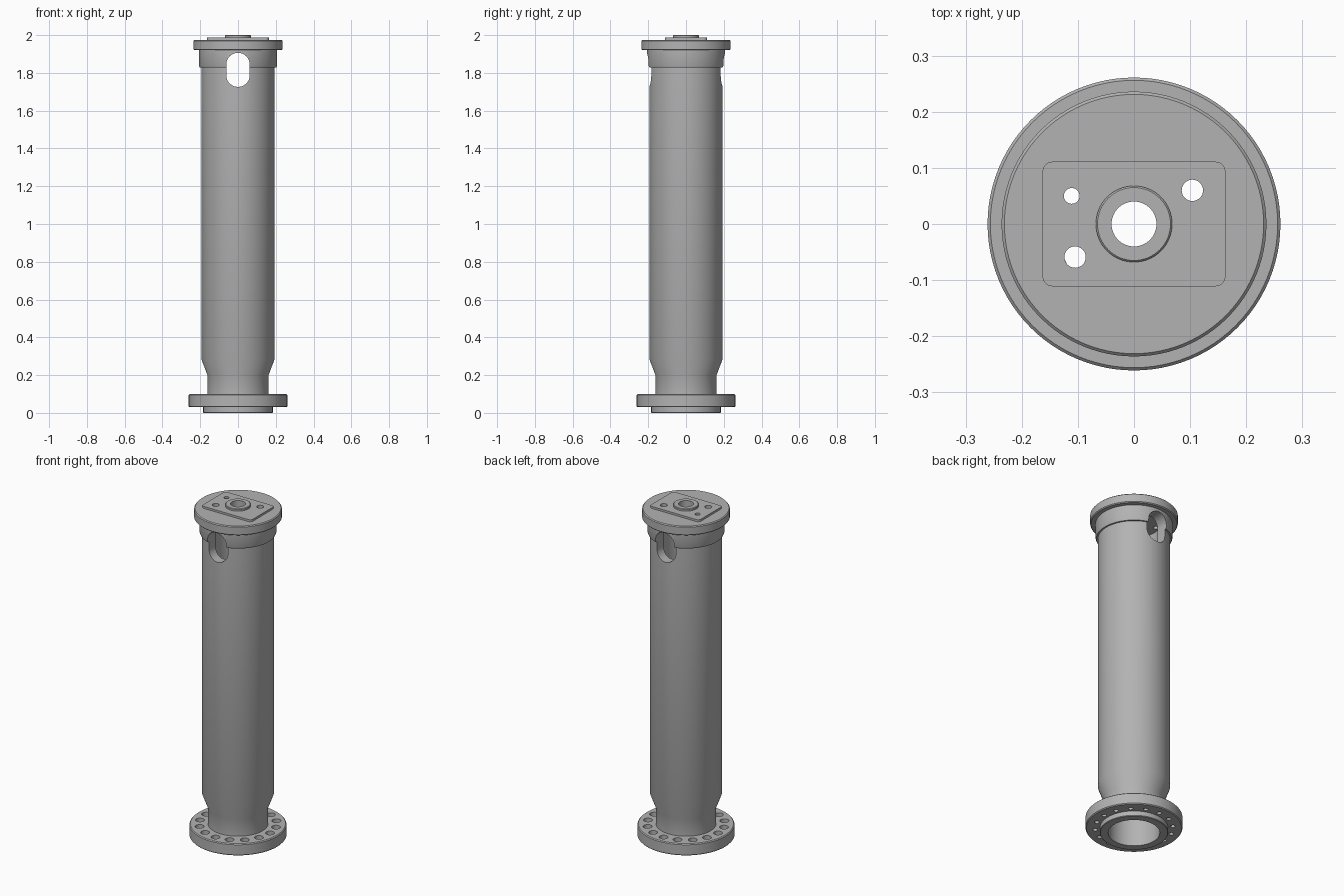
import bpy
import bmesh
from math import cos, sin, pi, radians

if "Cube" in bpy.data.objects:
    bpy.data.objects.remove(bpy.data.objects["Cube"])

steel = bpy.data.materials.new("grey steel")
steel.use_nodes = True
GREY = (0.45, 0.45, 0.45, 1)
steel.diffuse_color = GREY
steel.node_tree.nodes["Principled BSDF"].inputs["Base Color"].default_value = GREY


def make_object(name, bm):
    bmesh.ops.recalc_face_normals(bm, faces=bm.faces)
    mesh = bpy.data.meshes.new(name)
    bm.to_mesh(mesh)
    bm.free()
    mesh.materials.append(steel)
    obj = bpy.data.objects.new(name, mesh)
    bpy.context.collection.objects.link(obj)
    return obj


def lathe(name, profile, steps=96):
    """Revolve a closed (radius, height) loop around z."""
    bm = bmesh.new()
    rings = [[bm.verts.new((r * cos(2 * pi * i / steps), r * sin(2 * pi * i / steps), z))
              for r, z in profile] for i in range(steps)]
    for a, b in zip(rings, rings[1:] + rings[:1]):
        for j in range(len(profile)):
            k = (j + 1) % len(profile)
            bm.faces.new((a[j], b[j], b[k], a[k]))
    return make_object(name, bm)


def prism(bm, outline, offset):
    """Extrude a closed loop of points along an offset."""
    face = bm.faces.new([bm.verts.new(p) for p in outline])
    new = bmesh.ops.extrude_face_region(bm, geom=[face])["geom"]
    verts = [v for v in new if isinstance(v, bmesh.types.BMVert)]
    bmesh.ops.translate(bm, vec=offset, verts=verts)


def drill(bm, x, y, r, z0, z1, steps=32):
    ring = [(x + r * cos(2 * pi * i / steps), y + r * sin(2 * pi * i / steps), z0)
            for i in range(steps)]
    prism(bm, ring, (0, 0, z1 - z0))


def rounded(hw, hh, r, steps=12):
    """Outline of a rectangle with round corners."""
    pts = []
    for q, (sx, sy) in enumerate([(1, 1), (-1, 1), (-1, -1), (1, -1)]):
        for i in range(steps + 1):
            a = (q + i / steps) * pi / 2
            pts.append((sx * (hw - r) + r * cos(a), sy * (hh - r) + r * sin(a)))
    return pts


def cut(obj, cutter):
    mod = obj.modifiers.new("cut", 'BOOLEAN')
    mod.operation = 'DIFFERENCE'
    mod.solver = 'EXACT'
    mod.object = cutter
    bpy.context.view_layer.objects.active = obj
    bpy.ops.object.modifier_apply(modifier=mod.name)


BORE = 0.139
CEILING = 1.915

# Tube with base flange, tapered neck, collar and top flange
tube = lathe("flanged_tube", [
    (BORE, 0), (0.181, 0), (0.184, 0.003), (0.184, 0.03),
    (0.256, 0.03), (0.261, 0.035), (0.261, 0.095), (0.256, 0.1),
    (0.162, 0.1), (0.162, 0.2), (0.194, 0.285),
    (0.194, 1.828), (0.203, 1.828), (0.207, 1.838), (0.207, 1.92),
    (0.231, 1.92), (0.236, 1.925), (0.236, 1.97), (0.231, 1.975),
    (0.04, 1.975), (0.04, CEILING), (BORE, CEILING)])

# Raised rectangular plate on the top flange
bm = bmesh.new()
prism(bm, [(x, y, 1.975) for x, y in rounded(0.163, 0.111, 0.018)], (0, 0, 0.012))
plate = make_object("top_plate", bm)

# Round boss around the centre hole
boss = lathe("centre_boss", [(0.04, 1.98), (0.068, 1.98), (0.068, 1.997),
                             (0.065, 2.0), (0.04, 2.0)], 64)

# Port holes through the top
bm = bmesh.new()
for x, y, r in [(-0.111, 0.05, 0.014), (0.104, 0.06, 0.019), (-0.105, -0.059, 0.019)]:
    drill(bm, x, y, r, 1.86, 2.05)
port_cutter = make_object("port_cutter", bm)

bm = bmesh.new()
drill(bm, 0, 0, 0.04, 1.9, 2.1, 64)
centre_cutter = make_object("centre_cutter", bm)

# Long slot through front and back
bm = bmesh.new()
prism(bm, [(x, -0.4, z + 1.816) for x, z in rounded(0.062, 0.09, 0.0615)], (0, 0.8, 0))
slot_cutter = make_object("slot_cutter", bm)

# Bolt holes of the base flange, with wider seats from above
COUNT, CIRCLE = 16, 0.21
cutters = [port_cutter, centre_cutter, slot_cutter]
for name, r, z0, z1 in [("bolt_cutter", 0.013, 0.01, 0.15), ("seat_cutter", 0.024, 0.06, 0.15)]:
    bm = bmesh.new()
    for i in range(COUNT):
        a = 2 * pi * i / COUNT
        drill(bm, CIRCLE * cos(a), CIRCLE * sin(a), r, z0, z1, 24)
    cutters.append(make_object(name, bm))

for cutter in [port_cutter, slot_cutter] + cutters[3:]:
    cut(tube, cutter)
for cutter in (port_cutter, centre_cutter):
    cut(plate, cutter)
for cutter in cutters:
    bpy.data.objects.remove(cutter)

# Smooth the round faces, keep edges sharp
for obj in (tube, plate, boss):
    bpy.ops.object.select_all(action='DESELECT')
    obj.select_set(True)
    bpy.context.view_layer.objects.active = obj
    bpy.ops.object.shade_smooth_by_angle(angle=radians(30))
